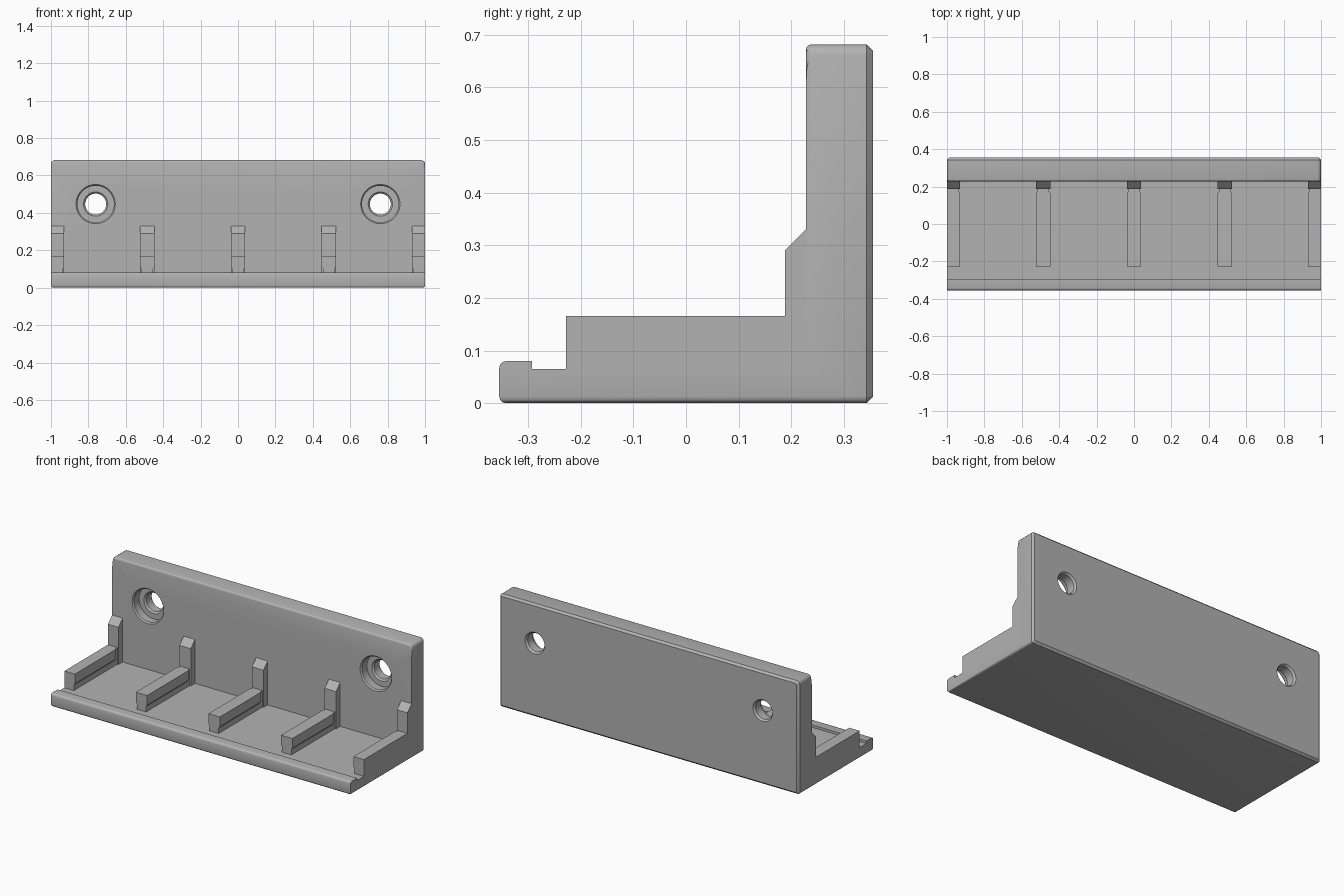
import bpy, bmesh, math

if "Cube" in bpy.data.objects:
    bpy.data.objects.remove(bpy.data.objects["Cube"], do_unlink=True)

grey = bpy.data.materials.new("plain grey")
grey.use_nodes = True
grey.diffuse_color = (0.448, 0.448, 0.448, 1)
grey.node_tree.nodes["Principled BSDF"].inputs["Base Color"].default_value = grey.diffuse_color

HALF = 1.0                    # half length
FRONT, BACK = -0.355, 0.355
TOP = 0.682
FLOOR = 0.065                 # top of the base plate
WALL = 0.228                  # front face of the upright wall
POST = 0.188                  # front face of the posts


def loft(rings):
    """Closed solid through rings that have equal point counts."""
    bm = bmesh.new()
    loops = [[bm.verts.new(p) for p in ring] for ring in rings]
    n = len(loops[0])
    for a, b in zip(loops, loops[1:]):
        for i in range(n):
            j = (i + 1) % n
            bm.faces.new((a[i], a[j], b[j], b[i]))
    bm.faces.new(loops[0])
    bm.faces.new(loops[-1])
    bmesh.ops.recalc_face_normals(bm, faces=bm.faces)
    return bm


def finish(bm, name):
    mesh = bpy.data.meshes.new(name)
    bm.to_mesh(mesh)
    bm.free()
    mesh.materials.append(grey)
    obj = bpy.data.objects.new(name, mesh)
    bpy.context.collection.objects.link(obj)
    return obj


def near(edge, axis, value):
    return all(abs(abs(v.co[axis]) - abs(value)) < 1e-4
               and v.co[axis] * value >= 0 for v in edge.verts)


def bevel(bm, test, width, segments):
    edges = [e for e in bm.edges if test(e)]
    bmesh.ops.bevel(bm, geom=edges, offset=width, segments=segments,
                    profile=0.5, affect='EDGES', clamp_overlap=True)


def at_end(e):
    return near(e, 0, HALF) or near(e, 0, -HALF)


# L-shaped bracket with a front lip
profile = [(FRONT, 0), (BACK, 0), (BACK, TOP), (WALL, TOP), (WALL, FLOOR),
           (-0.293, FLOOR), (-0.293, 0.08), (FRONT, 0.08)]
bm = loft([[(x, y, z) for y, z in profile] for x in (-HALF, HALF)])
bevel(bm, lambda e: at_end(e) and near(e, 2, TOP), 0.02, 4)
bevel(bm, lambda e: (at_end(e) and near(e, 2, 0) and not near(e, 1, BACK))
      or (near(e, 1, FRONT) and not at_end(e)), 0.013, 3)
bevel(bm, lambda e: near(e, 1, WALL) and not near(e, 2, FLOOR)
      and min(v.co.z for v in e.verts) > 0.6, 0.011, 3)
bevel(bm, lambda e: near(e, 1, BACK) and len(e.link_faces) == 2
      and e.calc_face_angle(0) > 0.5, 0.012, 1)
bracket = finish(bm, "bracket")

# Counterbored screw holes: radius and depth along y
bore = [(0.106, WALL - 0.02), (0.106, WALL - 0.001), (0.098, WALL + 0.008),
        (0.098, 0.283), (0.065, 0.283), (0.056, 0.292),
        (0.056, 0.343), (0.066, 0.356), (0.066, 0.38)]
SIDES = 48
cutters = []
for cx in (-0.761, 0.761):
    rings = [[(cx + r * math.cos(2 * math.pi * k / SIDES), y,
               0.447 + r * math.sin(2 * math.pi * k / SIDES))
              for k in range(SIDES)] for r, y in bore]
    cutter = finish(loft(rings), "hole_cutter")
    cutter.hide_render = True
    cutters.append(cutter)
    mod = bracket.modifiers.new("hole", 'BOOLEAN')
    mod.operation = 'DIFFERENCE'
    mod.solver = 'EXACT'
    mod.object = cutter
graph = bpy.context.evaluated_depsgraph_get()
bracket.data = bpy.data.meshes.new_from_object(bracket.evaluated_get(graph))
bracket.modifiers.clear()
for cutter in cutters:
    bpy.data.objects.remove(cutter, do_unlink=True)

# Dividers: undercut rail along the floor and a sloped post on the wall
WIDE, NARROW = 0.038, 0.031


def side_x(cx, side, half):
    """Side of a divider; the end dividers stay flush with the bracket."""
    if abs(cx) > 0.9 and cx * side > 0:
        return math.copysign(HALF, cx)
    return cx + side * half


for i, cx in enumerate((-0.968, -0.485, 0, 0.485, 0.968), 1):
    rings = []
    for y, w in ((-0.228, WIDE), (0.165, WIDE), (0.173, NARROW), (POST, NARROW)):
        section = [(NARROW, FLOOR), (NARROW, 0.098), (w, 0.108), (w, 0.166)]
        rings.append([(side_x(cx, 1, h), y, z) for h, z in section]
                     + [(side_x(cx, -1, h), y, z) for h, z in reversed(section)])
    finish(loft(rings), f"divider_rail_{i}")

    outline = [(POST, FLOOR), (WALL, FLOOR), (WALL, 0.33), (POST, 0.29)]
    finish(loft([[(side_x(cx, s, WIDE), y, z) for y, z in outline]
                 for s in (-1, 1)]), f"divider_post_{i}")

# Smooth rounded edges and bores, sharp corners elsewhere
bpy.ops.object.select_all(action='DESELECT')
bracket.select_set(True)
bpy.context.view_layer.objects.active = bracket
bpy.ops.object.shade_smooth_by_angle(angle=math.radians(32))
